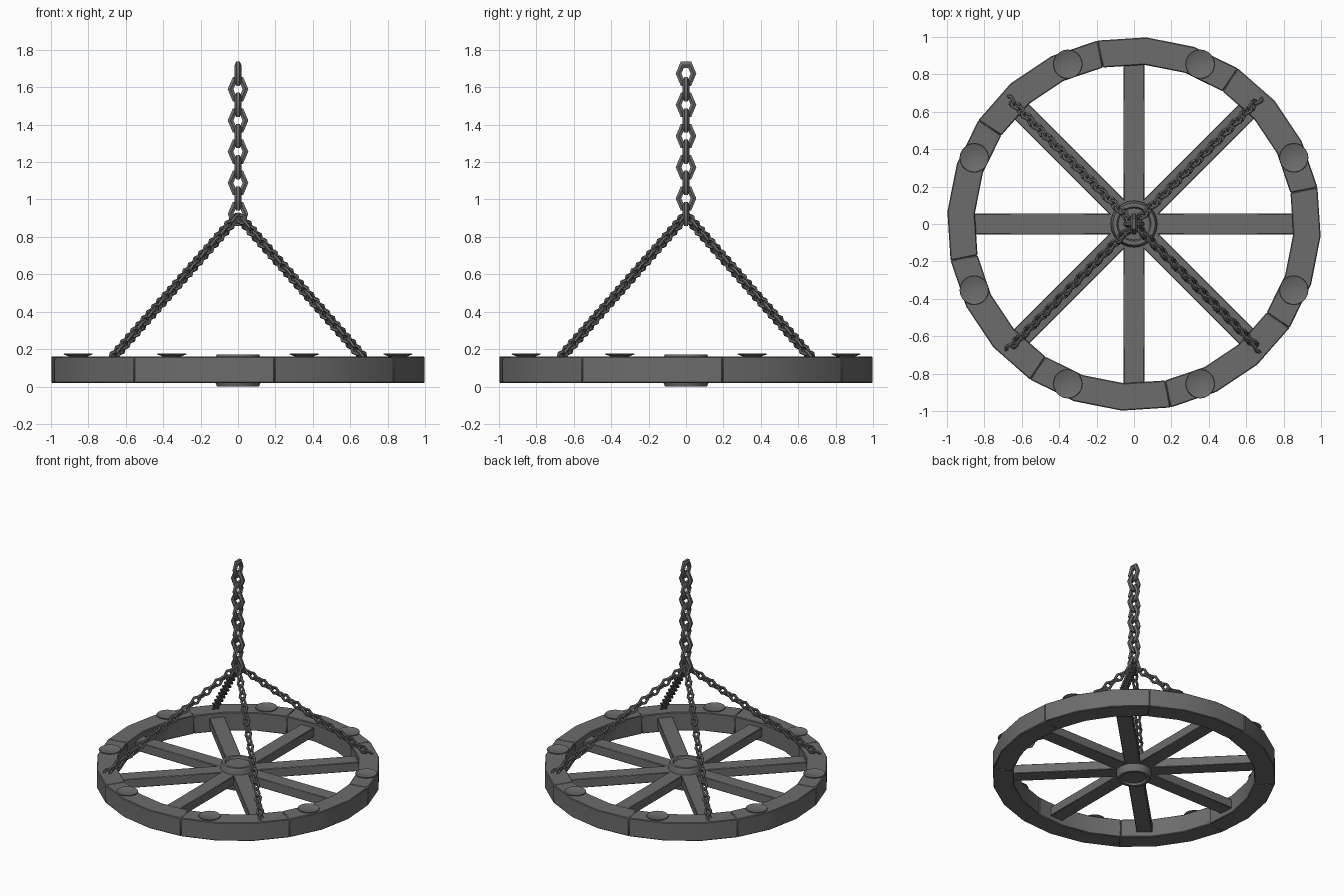
import bpy, bmesh, math
from math import sin, cos, pi, radians
from mathutils import Matrix, Vector

if "Cube" in bpy.data.objects:
    bpy.data.objects.remove(bpy.data.objects["Cube"])

# dark iron and wood colour
dark = bpy.data.materials.new("dark_grey")
dark.diffuse_color = (0.15, 0.15, 0.15, 1)
dark.use_nodes = True
dark.node_tree.nodes["Principled BSDF"].inputs["Base Color"].default_value = dark.diffuse_color


def finish(name, bm, angle=50, bevel=0.0):
    bmesh.ops.recalc_face_normals(bm, faces=bm.faces)
    me = bpy.data.meshes.new(name)
    bm.to_mesh(me)
    bm.free()
    me.materials.append(dark)
    ob = bpy.data.objects.new(name, me)
    bpy.context.collection.objects.link(ob)
    bpy.ops.object.select_all(action='DESELECT')
    ob.select_set(True)
    bpy.context.view_layer.objects.active = ob
    if bevel:
        m = ob.modifiers.new("bevel", 'BEVEL')
        m.width, m.segments, m.angle_limit = bevel, 1, radians(40)
    bpy.ops.object.shade_smooth_by_angle(angle=radians(angle))
    return ob


def lathe(bm, profile, n, centre=(0, 0)):
    """Revolve an (r, z) profile about a vertical axis; the ends are capped."""
    rings = [[bm.verts.new((centre[0] + r * cos(2 * pi * i / n),
                            centre[1] + r * sin(2 * pi * i / n), z))
              for i in range(n)] for r, z in profile]
    for a, b in zip(rings, rings[1:]):
        for i in range(n):
            j = (i + 1) % n
            bm.faces.new((a[i], a[j], b[j], b[i]))
    bm.faces.new(rings[0])
    bm.faces.new(rings[-1])


def link(bm, matrix, radius, minor, stretch, sides=6):
    """Six-sided stretched ring, long along its local z, lying in local xz."""
    rings = []
    for i in range(6):
        a = i * pi / 3
        ring = []
        for k in range(sides):
            b = 2 * pi * (k + 0.5) / sides
            r = radius + minor * cos(b)
            p = Vector((r * cos(a), minor * sin(b), r * sin(a) * stretch))
            ring.append(bm.verts.new(matrix @ p))
        rings.append(ring)
    for i in range(6):
        a, b = rings[i], rings[(i + 1) % 6]
        for k in range(sides):
            m = (k + 1) % sides
            bm.faces.new((a[k], a[m], b[m], b[k]))


def chain(name, start, end, count, size, twist):
    bm = bmesh.new()
    start, end = Vector(start), Vector(end)
    rot = (end - start).to_track_quat('Z', 'Y').to_matrix().to_4x4()
    for i in range(count):
        spin = Matrix.Rotation(twist + i * pi / 2, 4, 'Z')
        place = Matrix.Translation(start.lerp(end, i / (count - 1)))
        link(bm, place @ rot @ spin, 0.040 * size, 0.0175 * size, 1.36)
    finish(name, bm)


# wheel rim: eight curved blocks, three facets each
for s in range(8):
    bm = bmesh.new()
    cols = []
    for i in range(4):
        a = radians(11.25 + 45 * s + 15 * i)
        cols.append([bm.verts.new((r * cos(a), r * sin(a), z))
                     for r, z in ((0.853, 0.018), (1.0, 0.018), (1.0, 0.16), (0.853, 0.16))])
    for a, b in zip(cols, cols[1:]):
        for k in range(4):
            m = (k + 1) % 4
            bm.faces.new((a[k], a[m], b[m], b[k]))
    bm.faces.new(cols[0])
    bm.faces.new(cols[-1])
    finish(f"rim_block_{s + 1}", bm, bevel=0.005)

# spokes
for s in range(8):
    bm = bmesh.new()
    m = (Matrix.Rotation(s * pi / 4, 4, 'Z') @ Matrix.Translation((0.465, 0, 0.09))
         @ Matrix.Diagonal((0.79, 0.112, 0.07, 1)))
    bmesh.ops.create_cube(bm, size=1, matrix=m)
    finish(f"spoke_{s + 1}", bm, bevel=0.004)

# hub with a raised lip on both faces
bm = bmesh.new()
lathe(bm, [(0.085, 0.015), (0.092, 0.0), (0.113, 0.0), (0.125, 0.035),
           (0.125, 0.14), (0.113, 0.172), (0.092, 0.172), (0.085, 0.157)], 24)
finish("hub", bm)

# shallow candle dishes on the rim
for s in range(8):
    a = radians(22.5 + 45 * s)
    bm = bmesh.new()
    lathe(bm, [(0.05, 0.15), (0.052, 0.162), (0.078, 0.172), (0.076, 0.177),
               (0.066, 0.175), (0.06, 0.172)], 20,
          (0.925 * cos(a), 0.925 * sin(a)))
    finish(f"candle_dish_{s + 1}", bm)

# main hanging chain
chain("main_chain", (0, 0, 0.922), (0, 0, 1.673), 10, 1.0, 0)

# four slanted chains from the rim to the main chain
for n, (x, y) in enumerate(((1, 1), (-1, 1), (-1, -1), (1, -1))):
    chain(f"side_chain_{n + 1}", (0.66 * x, 0.66 * y, 0.165),
          (0.018 * x, 0.018 * y, 0.895), 24, 0.57, pi / 4)
